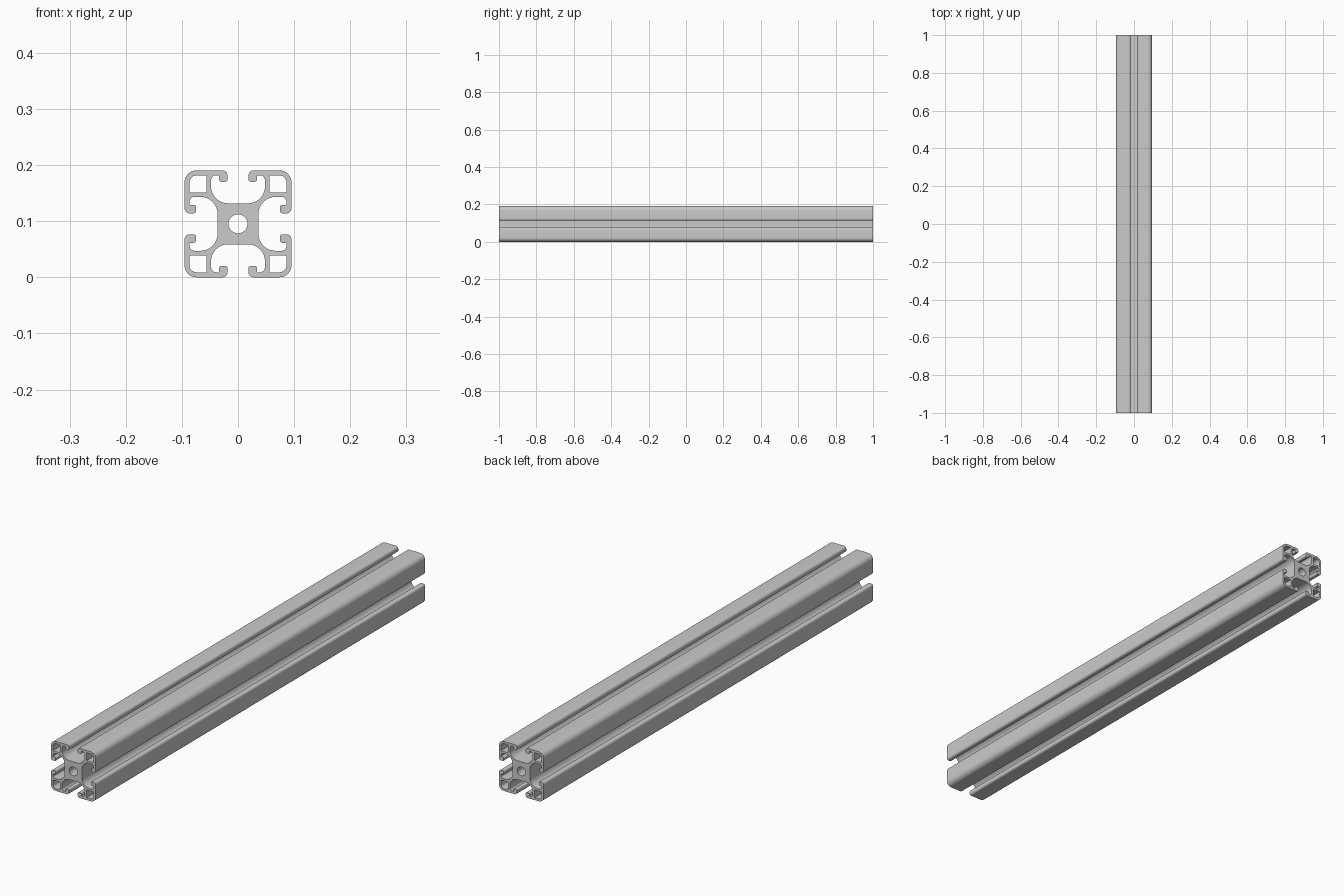
import bpy, bmesh, math
from mathutils import Vector

if "Cube" in bpy.data.objects:
    bpy.data.objects.remove(bpy.data.objects["Cube"])

HALF = 0.0953            # half the profile width
K = HALF / 53.5          # profile drawing units to scene units


def fillet(corners, steps=8):
    """Round each right-angled corner (x, y, radius) of a closed outline."""
    out = []
    n = len(corners)
    for i, (x, y, r) in enumerate(corners):
        p = Vector((x, y))
        if r == 0:
            out.append(p)
            continue
        a = (Vector(corners[i - 1][:2]) - p).normalized()
        b = (Vector(corners[(i + 1) % n][:2]) - p).normalized()
        c = p + r * (a + b)
        for s in range(steps + 1):
            t = math.pi / 2 * s / steps
            out.append(c - r * (b * math.cos(t) + a * math.sin(t)))
    return out


def turn(corners, times):
    for _ in range(times):
        corners = [(y, -x, r) for x, y, r in corners]
    return corners


# Half a slot: floor, groove wall, hooked lip
half = [(27, 20.5, 17), (27, 48.5, 5), (19, 48.5, 1),
        (19, 42, 2.5), (10.5, 42, 2.5), (10.5, 53.5, 5)]
# One quarter: slot half, outer corner, mirrored slot half
quarter = half + [(53.5, 53.5, 12)] + [(y, x, r) for x, y, r in reversed(half)]
# Hollow corner chamber
cell = [(31.5, 31.5, 0), (31.5, 48.5, 0), (48.5, 48.5, 7), (48.5, 31.5, 0)]

outlines = [fillet([c for i in range(4) for c in turn(quarter, i)])]
outlines += [fillet(turn(cell, i)) for i in range(4)]
# Central bore
outlines.append([Vector((9.5 * math.cos(a), 9.5 * math.sin(a)))
                 for a in (math.tau * i / 40 for i in range(40))])

# Filled profile, extruded along y
curve = bpy.data.curves.new("slotted_rail", 'CURVE')
curve.dimensions = '2D'
curve.fill_mode = 'BOTH'
curve.extrude = 1.0
for pts in outlines:
    sp = curve.splines.new('POLY')
    sp.points.add(len(pts) - 1)
    for q, p in zip(sp.points, pts):
        q.co = (p.x * K, p.y * K, 0, 1)
    sp.use_cyclic_u = True

rail = bpy.data.objects.new("slotted_rail", curve)
bpy.context.collection.objects.link(rail)
rail.rotation_euler.x = math.pi / 2
rail.location.z = HALF
bpy.context.view_layer.objects.active = rail
rail.select_set(True)
bpy.ops.object.convert(target='MESH')
rail = bpy.context.object

# Weld caps to the walls and tidy normals
bm = bmesh.new()
bm.from_mesh(rail.data)
bmesh.ops.remove_doubles(bm, verts=bm.verts, dist=1e-5)
bmesh.ops.recalc_face_normals(bm, faces=bm.faces)
bm.to_mesh(rail.data)
bm.free()
bpy.ops.object.shade_smooth_by_angle(angle=math.radians(30))
